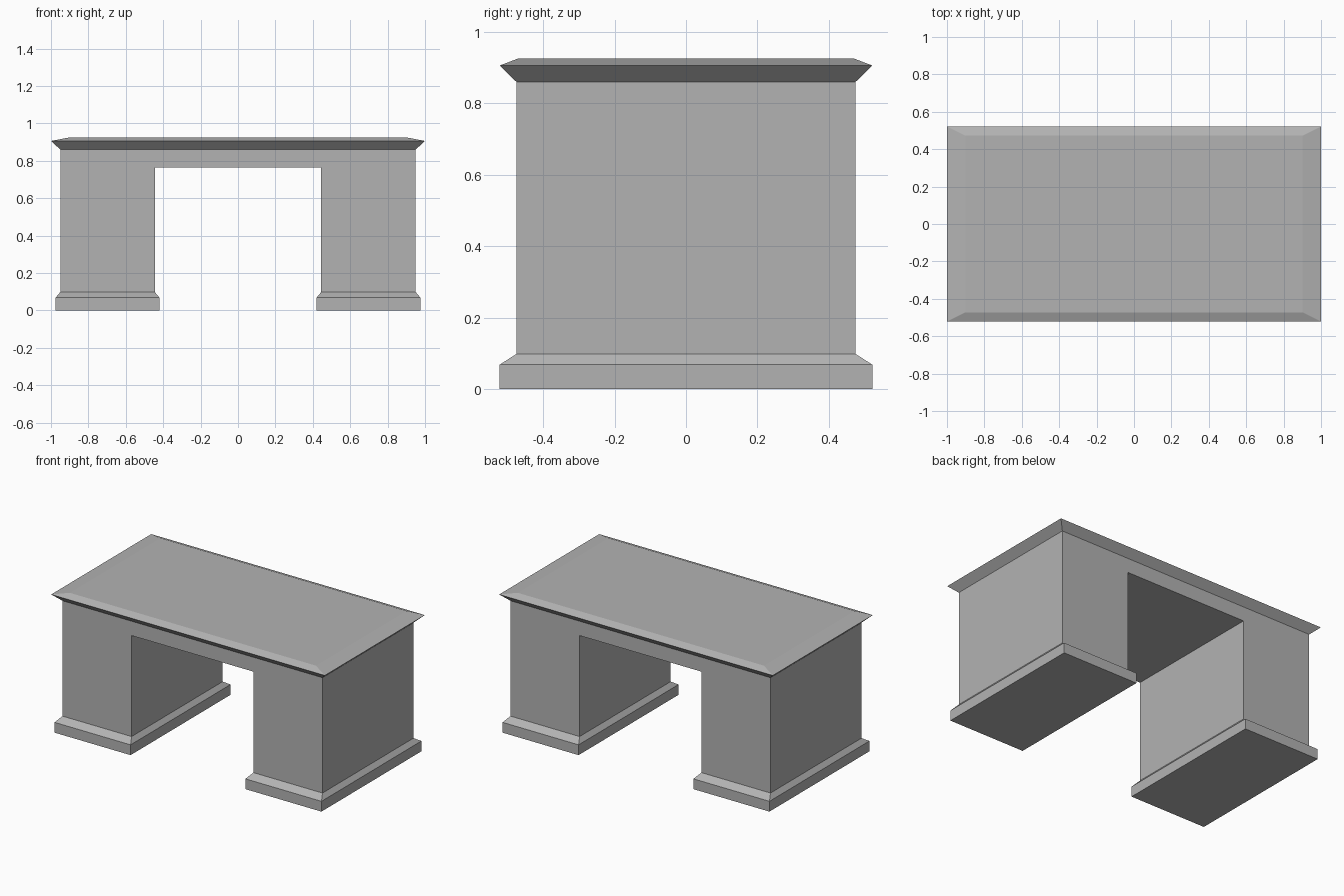
import bpy, bmesh

if "Cube" in bpy.data.objects:
    bpy.data.objects.remove(bpy.data.objects["Cube"])

grey = bpy.data.materials.new("grey")
grey.diffuse_color = (0.45, 0.45, 0.45, 1)
grey.use_nodes = True
grey.node_tree.nodes["Principled BSDF"].inputs["Base Color"].default_value = grey.diffuse_color


def finish(name, bm):
    bmesh.ops.recalc_face_normals(bm, faces=bm.faces[:])
    mesh = bpy.data.meshes.new(name)
    bm.to_mesh(mesh)
    bm.free()
    mesh.materials.append(grey)
    obj = bpy.data.objects.new(name, mesh)
    bpy.context.collection.objects.link(obj)


def stacked_rings(name, cx, rings):
    """Loft rectangles given as (half width, half depth, height)."""
    bm = bmesh.new()
    loops = [[bm.verts.new((cx + sx * w, sy * d, z))
              for sx, sy in ((-1, -1), (1, -1), (1, 1), (-1, 1))]
             for w, d, z in rings]
    for low, high in zip(loops, loops[1:]):
        for i in range(4):
            j = (i + 1) % 4
            bm.faces.new((low[i], low[j], high[j], high[i]))
    bm.faces.new(loops[0][::-1])
    bm.faces.new(loops[-1])
    finish(name, bm)


# Pedestals and apron: one arch-shaped profile pushed through the depth
half_depth = 0.475
side = [(0.445, 0.765), (0.445, 0.098), (0.95, 0.098), (0.95, 0.86)]
profile = side + [(-x, z) for x, z in reversed(side)]
bm = bmesh.new()
face = bm.faces.new([bm.verts.new((x, -half_depth, z)) for x, z in profile])
result = bmesh.ops.extrude_face_region(bm, geom=[face], use_keep_orig=True)
back = [v for v in result["geom"] if isinstance(v, bmesh.types.BMVert)]
bmesh.ops.translate(bm, verts=back, vec=(0, 2 * half_depth, 0))
finish("desk_body", bm)

# Stepped plinth under each pedestal
for label, sign in (("left", -1), ("right", 1)):
    stacked_rings(label + "_plinth", sign * 0.6975,
                  [(0.278, 0.522, 0), (0.278, 0.522, 0.068), (0.2525, 0.475, 0.098)])

# Desktop with bevelled rim
stacked_rings("desktop", 0,
              [(0.95, 0.475, 0.86), (1.0, 0.522, 0.906), (0.9, 0.472, 0.925)])
